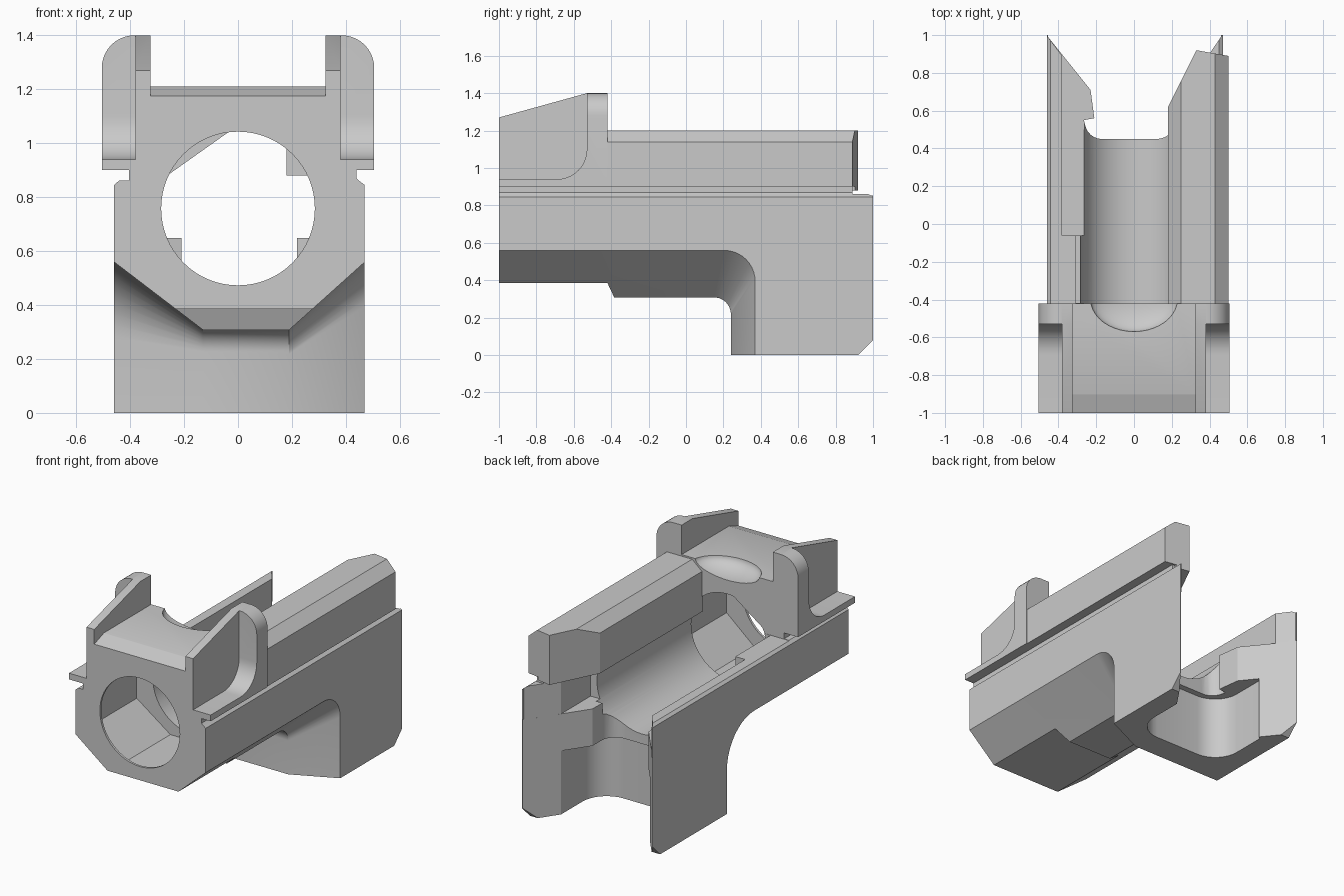
import bpy, bmesh, math

if "Cube" in bpy.data.objects:
    bpy.data.objects.remove(bpy.data.objects["Cube"])

metal = bpy.data.materials.new("grey_metal")
metal.diffuse_color = (0.59, 0.59, 0.59, 1)
metal.use_nodes = True
metal.node_tree.nodes["Principled BSDF"].inputs["Base Color"].default_value = metal.diffuse_color


def finish(name, bm):
    bmesh.ops.recalc_face_normals(bm, faces=bm.faces)
    if bm.calc_volume(signed=True) < 0:
        bmesh.ops.reverse_faces(bm, faces=bm.faces)
    bmesh.ops.triangulate(bm, faces=[f for f in bm.faces if len(f.verts) > 4])
    me = bpy.data.meshes.new(name)
    bm.to_mesh(me)
    bm.free()
    me.materials.append(metal)
    ob = bpy.data.objects.new(name, me)
    bpy.context.collection.objects.link(ob)
    return ob


def make(name, rings):
    """Solid skinned through equal-length closed rings."""
    bm = bmesh.new()
    vs = [[bm.verts.new(p) for p in r] for r in rings]
    n = len(vs[0])
    for a, b in zip(vs, vs[1:]):
        for i in range(n):
            j = (i + 1) % n
            bm.faces.new((a[i], a[j], b[j], b[i]))
    bm.faces.new(vs[0])
    bm.faces.new(vs[-1])
    return finish(name, bm)


def prism(name, pts, axis, a, b):
    """Extrude a 2D outline along an axis from a to b."""
    put = {'x': lambda p, t: (t, p[0], p[1]),
           'y': lambda p, t: (p[0], t, p[1]),
           'z': lambda p, t: (p[0], p[1], t)}[axis]
    return make(name, [[put(p, t) for p in pts] for t in (a, b)])


def box(name, x0, x1, y0, y1, z0, z1):
    return prism(name, [(x0, y0), (x1, y0), (x1, y1), (x0, y1)], 'z', z0, z1)


def arc(cx, cy, r, a0, a1, n=10):
    return [(cx + r * math.cos(math.radians(a0 + (a1 - a0) * i / n)),
             cy + r * math.sin(math.radians(a0 + (a1 - a0) * i / n))) for i in range(n + 1)]


def volume(me):
    bm = bmesh.new()
    bm.from_mesh(me)
    v = bm.calc_volume()
    bm.free()
    return v


def combine(target, tool, op):
    """Apply a boolean, trying solvers until the volume is plausible."""
    before = volume(target.data)
    low, high = (.05, 1.0001) if op == 'DIFFERENCE' else (.9999, 3)
    for solver in ('MANIFOLD', 'EXACT', 'FLOAT'):
        m = target.modifiers.new("bool", 'BOOLEAN')
        m.operation, m.solver, m.object = op, solver, tool
        bpy.context.view_layer.update()
        dg = bpy.context.evaluated_depsgraph_get()
        me = bpy.data.meshes.new_from_object(target.evaluated_get(dg))
        target.modifiers.clear()
        v = volume(me)
        changed = abs(v - before) > 1e-7
        if changed and low * before <= v <= high * before:
            target.data = me
            break
    bpy.data.objects.remove(tool)


def cut(t, tool):
    combine(t, tool, 'DIFFERENCE')


def add(t, tool):
    combine(t, tool, 'UNION')


# Main body, with the side groove at its top
housing = prism("housing", [(-.46, 0), (.47, 0), (.47, .845), (.45, .86), (.44, .87), (.44, .91),
                            (-.405, .91), (-.405, .862), (-.44, .862), (-.46, .845)], 'y', -1, 1)

# Front deck with bevelled lip
add(housing, prism("deck", [(-1, .85), (-1, 1.175), (-.9, 1.21), (-.42, 1.21), (-.42, .85)],
                   'x', -.375, .375))

# Underside relief: chamfered belly with a filleted slanted front to the well
rings = []
for x, floor, wall, r in ((-.6, .667, .24, .36), (-.13, .308, .24, .08),
                          (.19, .308, .24, .09), (.6, .676, .43, .2)):
    yz = [(-1.2, -.1), (wall, -.1)] + arc(wall - r, floor - r, r, 0, 90) + [(-1.2, floor)]
    rings.append([(x, y, z) for y, z in yz])
cut(housing, make("belly_cutter", rings))
cut(housing, prism("front_belly_cutter", [(-1.2, .385), (-.42, .385), (-.38, .3), (-.38, .2),
                                          (-1.2, .2)], 'x', -.7, .7))
cut(housing, prism("heel_cutter", [(.9, -.02), (1.02, .1), (1.02, -.02)], 'x', -.7, .7))

# Ears: sloped inner wall, rounded outer rib and flange on both sides
for s in (-1, 1):
    rib = prism("rib", [(s * x, z) for x, z in [(.36, .9), (.505, .9)] +
                        arc(.385, 1.28, .12, 0, 90) + [(.36, 1.4)]], 'y', -1, -.42)
    cut(rib, prism("recess_cutter", [(-1.1, .94), (-.69, .94)] + arc(-.69, 1.10, .16, -90, 0)[1:] +
                   [(-.53, 1.6), (-1.1, 1.6)], 'x', s * .34, s * .7))
    add(housing, prism("ear_wall", [(-1, .9), (-.42, .9), (-.42, 1.4), (-.53, 1.4), (-1, 1.27)],
                       'x', s * .325, s * .38))
    add(housing, rib)

# Open top and side behind the deck
cut(housing, box("top_cutter", -.7, .18, -.42, 1.1, .86, 1.6))
cut(housing, box("rear_neck_cutter", .1, .7, .89, 1.1, .861, 1.6))

# Hollow front chamber, then the round bore
cut(housing, prism("chamber_cutter", [(-.40, .60), (-.16, .43), (.2, .43), (.40, .60), (.40, .82),
                                      (.35, .88), (.30, 1.12), (-.30, 1.12), (-.35, .88),
                                      (-.40, .82)], 'y', -.985, -.46))
cut(housing, prism("bore_cutter", arc(0, .758, .285, 0, 354.375, 63), 'y', -1.1, .54))

# Vertical well, flared towards the rear, wider below
cut(housing, prism("well_cutter",
                   [(-.54, 1.1), (-.455, .99), (-.23, .71), (-.21, .56), (-.265, .55)] +
                   arc(-.17, .54, .09, 190, 270, 6) + arc(.12, .55, .1, 270, 350, 6) +
                   [(.22, .64), (.46, .99), (.535, 1.1)], 'z', -.1, .652))
cut(housing, prism("lower_well_cutter", arc(-.16, .58, .17, 180, 270, 8) +
                   arc(.16, .58, .17, 270, 360, 8) + [(.33, .8), (.2, .9), (-.2, .9), (-.33, .8)],
                   'z', -.1, .41))
cut(housing, box("side_pocket_cutter", -.31, .1, -.418, .3, .74, 1))
cut(housing, box("left_pocket_cutter", -.38, .1, -.06, .54, .65, 1))
cut(housing, prism("rear_pocket_cutter",
                   [(-.38, .5), (.33, .5), (.33, .8), (.46, .99), (.46, 1.1), (-.455, 1.1),
                    (-.455, .99), (-.38, .89)], 'z', .648, .95))

# Scoop at the back edge of the deck
bm = bmesh.new()
bmesh.ops.create_uvsphere(bm, u_segments=40, v_segments=20, radius=1)
for v in bm.verts:
    v.co = (v.co.x * .23, v.co.y * .17 - .40, v.co.z * .08 + 1.212)
cut(housing, finish("scoop_cutter", bm))

# Upper rail on the right with angled rear end
rail = prism("upper_rail", [(.18, .88), (.18, 1.14), (.25, 1.2), (.43, 1.2), (.5, 1.14), (.5, .9),
                            (.42, .9), (.42, .88)], 'y', -.43, .95)
cut(rail, prism("rail_end_cutter", [(.1, .46), (.33, .92), (.6, .872), (.6, 1.1), (.1, 1.1)],
                'z', .5, 1.5))
add(housing, rail)

# Diagonal web across the rear arch
add(housing, prism("arch_web", [(-.27, .875), (-.03, 1.045), (-.1, 1.1), (-.3, 1.0)],
                   'y', -.455, -.425))

# Smooth bore and fillets, keep edges sharp
bpy.ops.object.select_all(action='DESELECT')
housing.select_set(True)
bpy.context.view_layer.objects.active = housing
bpy.ops.object.shade_smooth_by_angle(angle=math.radians(25))
